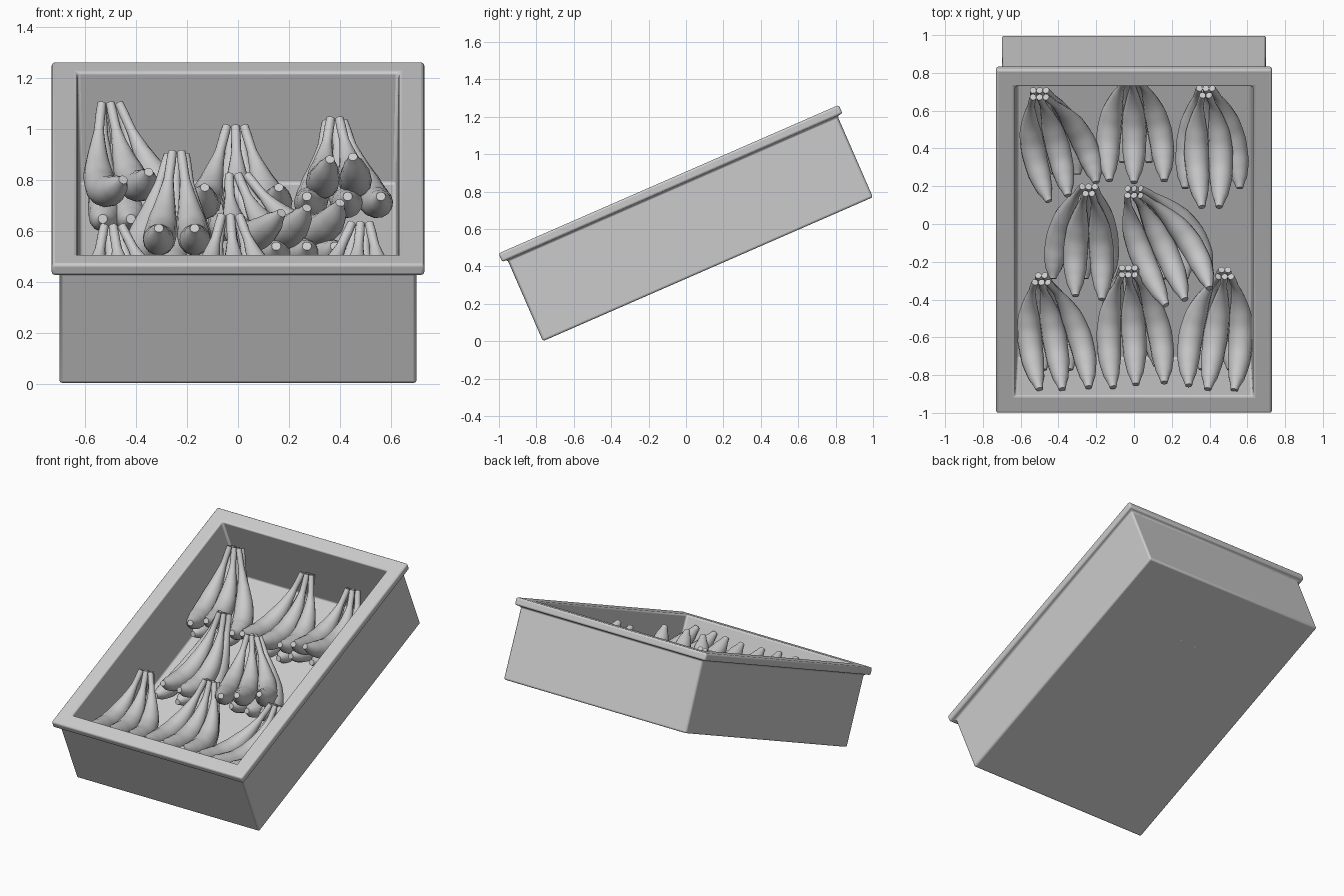
import bpy, bmesh, math
from mathutils import Vector, Matrix

if "Cube" in bpy.data.objects:
    bpy.data.objects.remove(bpy.data.objects["Cube"])


def finish(bm, name, angle):
    bmesh.ops.recalc_face_normals(bm, faces=bm.faces[:])
    me = bpy.data.meshes.new(name)
    bm.to_mesh(me)
    bm.free()
    ob = bpy.data.objects.new(name, me)
    bpy.context.collection.objects.link(ob)
    bpy.ops.object.select_all(action='DESELECT')
    ob.select_set(True)
    bpy.context.view_layer.objects.active = ob
    bpy.ops.object.shade_smooth_by_angle(angle=math.radians(angle))
    return ob


def loft(bm, rings):
    """Skin a list of closed point rings and cap both ends."""
    vs = [[bm.verts.new(p) for p in ring] for ring in rings]
    n = len(vs[0])
    for a, b in zip(vs, vs[1:]):
        for i in range(n):
            j = (i + 1) % n
            bm.faces.new((a[i], a[j], b[j], b[i]))
    bm.faces.new(vs[0][::-1])
    bm.faces.new(vs[-1])


# Tilted crate: outer wall, overhanging rim, inner wall and floor as (inset, height)
LENGTH, HALF_W = 1.925, 0.70
profile = [(0, 0), (0, .475), (-.03, .475), (-.03, .525), (.07, .525), (.08, .05)]
bm = bmesh.new()
loft(bm, [[(-HALF_W + d, d, h), (HALF_W - d, d, h),
           (HALF_W - d, LENGTH - d, h), (-HALF_W + d, LENGTH - d, h)] for d, h in profile])
tilt = Matrix.Translation((0, -.765, 0)) @ Matrix.Rotation(math.atan2(.77, 1.765), 4, 'X')
bmesh.ops.transform(bm, matrix=tilt, verts=bm.verts[:])
crate = finish(bm, "crate", 40)
bev = crate.modifiers.new("rounded_edges", 'BEVEL')
bev.width, bev.segments = .012, 3

# Banana thickness along its length
KEYS = [(0, .017), (.03, .019), (.12, .019), (.25, .038), (.4, .058), (.6, .066),
        (.8, .060), (.92, .042), (.97, .024), (1, .018)]


def radius(t):
    for (a, ra), (b, rb) in zip(KEYS, KEYS[1:]):
        if t <= b:
            return ra + (rb - ra) * (t - a) / (b - a)
    return KEYS[-1][1]


def banana(bm, start, mid_x, tip, sag):
    ctrl = Vector((2 * mid_x - (start.x + tip.x) / 2,
                   start.y + .35 * (tip.y - start.y),
                   (start.z + tip.z) / 2 - 2 * sag))
    rings = []
    for k in range(25):
        t = k / 24
        c = start * (1 - t) ** 2 + ctrl * 2 * t * (1 - t) + tip * t * t
        d = ((ctrl - start) * (1 - t) + (tip - ctrl) * t).normalized()
        side = d.cross(Vector((0, -.5, 1))).normalized() if abs(d.z) < .8 else \
            d.cross(Vector((0, -1, .5))).normalized()
        up = side.cross(d)
        r = radius(t)
        rings.append([c + r * (math.cos(a) * side + math.sin(a) * up)
                      for a in (2 * math.pi * i / 14 for i in range(14))])
    loft(bm, rings)


# Bunches: crown, upper tips, x of lower tips
bunches = {
    "back_left": ((-.50, .69, 1.10), [(-.45, .12, .80), (-.35, .15, .83), (-.20, .22, .76)], [-.53, -.42, -.30]),
    "back_middle": ((-.01, .785, 1.01), [(-.13, .23, .77), (0, .22, .76), (.16, .23, .77)], [-.06, .08]),
    "back_right": ((.38, .70, 1.04), [(.36, .09, .88), (.45, .09, .89)], [.27, .43, .56]),
    "middle_left": ((-.24, .18, .91), [(-.31, -.38, .61), (-.17, -.40, .61)], [-.43, -.26, -.13]),
    "middle_right": ((0, .17, .82), [(.17, -.43, .67), (.27, -.40, .69), (.40, -.34, .71)], [.15, .27, .38]),
    "front_left": ((-.49, -.29, .62), [(-.50, -.875, .46), (-.38, -.875, .46), (-.24, -.865, .46)], [-.48, -.34]),
    "front_middle": ((-.03, -.25, .66), [(-.11, -.865, .46), (.01, -.85, .46), (.16, -.84, .46)], [-.14, .02, .12]),
    "front_right": ((.48, -.26, .63), [(.29, -.855, .46), (.39, -.875, .46), (.53, -.88, .46)], [.36, .51]),
}
for name, (crown, tops, lows) in bunches.items():
    bm = bmesh.new()
    crown = Vector(crown)
    tops = [Vector(p) for p in tops]
    mean = sum(tops, Vector()) / len(tops)
    for i, tip in enumerate(tops):
        off = i - (len(tops) - 1) / 2
        start = crown + Vector((off * .034, -.018, 0))
        banana(bm, start, (crown.x + mean.x) / 2 + off * .125, tip, .16)
    for i, x in enumerate(lows):
        off = i - (len(lows) - 1) / 2
        start = crown + Vector((off * .034, .018, -.012))
        banana(bm, start, (crown.x + 3 * x) / 4, Vector((x, mean.y + .1, mean.z - .15)), .13)
    finish(bm, "banana_bunch_" + name, 50)
